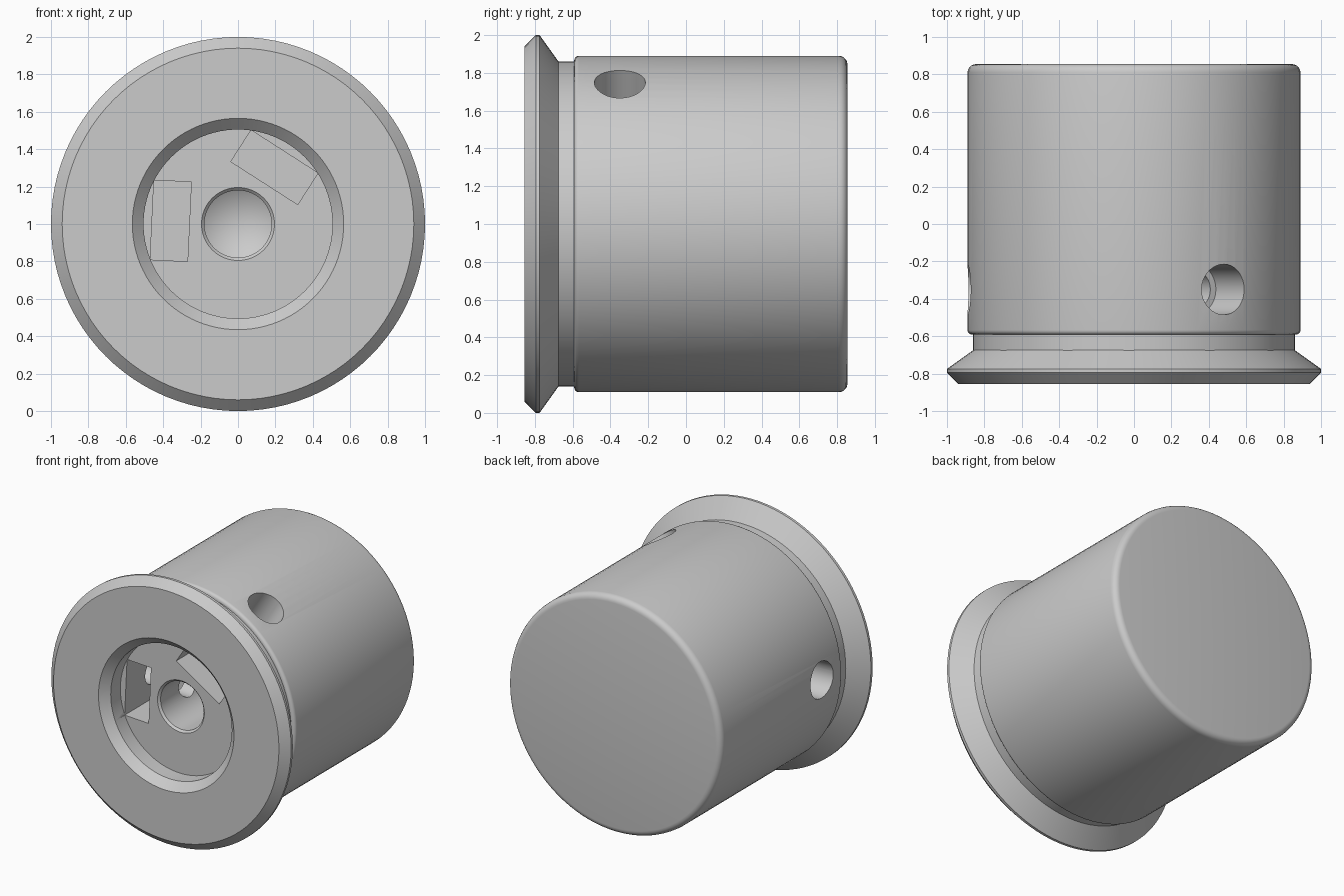
import bpy, bmesh
from math import pi, cos, sin, radians
from mathutils import Matrix, Vector

cube = bpy.data.objects.get("Cube")
if cube:
    bpy.data.objects.remove(cube)

grey = bpy.data.materials.new("plain grey")
grey.use_nodes = True
GREY = (0.6, 0.6, 0.6, 1)
grey.diffuse_color = GREY
grey.node_tree.nodes["Principled BSDF"].inputs["Base Color"].default_value = GREY

AXIS = Vector((0, 0, 1))   # centre of the knob, which runs along y


def lathe(name, profile, matrix, segments=96):
    """Turn (radius, height) points about local z."""
    bm = bmesh.new()
    verts = [bm.verts.new((r, 0, h)) for r, h in profile]
    edges = [bm.edges.new(pair) for pair in zip(verts, verts[1:])]
    bmesh.ops.spin(bm, geom=verts + edges, axis=(0, 0, 1), cent=(0, 0, 0),
                   angle=2 * pi, steps=segments, use_duplicate=False)
    bmesh.ops.remove_doubles(bm, verts=bm.verts, dist=1e-4)
    bmesh.ops.recalc_face_normals(bm, faces=bm.faces)
    return add_object(name, bm, matrix)


def add_object(name, bm, matrix):
    mesh = bpy.data.meshes.new(name)
    bm.to_mesh(mesh)
    bm.free()
    mesh.transform(matrix)
    mesh.materials.append(grey)
    obj = bpy.data.objects.new(name, mesh)
    bpy.context.collection.objects.link(obj)
    return obj


def rounded(r, h, radius, start):
    """Quarter-round corner points about (r, h)."""
    return [(r + radius * cos(radians(start + a)), h + radius * sin(radians(start + a)))
            for a in range(0, 91, 18)]


def cut(target, cutter):
    mod = target.modifiers.new(cutter.name, "BOOLEAN")
    mod.operation = "DIFFERENCE"
    mod.solver = "EXACT"
    mod.object = cutter
    bpy.context.view_layer.objects.active = target
    bpy.ops.object.modifier_apply(modifier=mod.name)
    bpy.data.objects.remove(cutter)


# Turned body: centre bore, front recess, flange, groove and barrel
FRONT, BACK, FLOOR = -0.855, 0.855, -0.68
profile = [(0, 0.45), (0.18, 0.34), (0.18, FLOOR + 0.015), (0.195, FLOOR),
           (0.505, FLOOR), (0.505, FRONT + 0.06), (0.565, FRONT),
           (0.94, FRONT), (1, FRONT + 0.06), (1, -0.775), (0.86, -0.675), (0.86, -0.592)]
profile += rounded(0.865, -0.567, 0.025, -90)
profile += rounded(0.845, BACK - 0.045, 0.045, 0)
profile += [(0, BACK)]
turn = Matrix.Translation(AXIS) @ Matrix.Rotation(-pi / 2, 4, "X")
knob = lathe("knob_body", profile, turn)

# Two set-screw holes, each crossing a square nut pocket
HOLE_Y = -0.35
for angle in (57.3, 177.3):
    out = Matrix.Translation(AXIS) @ Matrix.Rotation(-radians(angle), 4, "Y")
    hole = [(0, 0.02), (0.1, 0.02), (0.1, 0.6), (0.135, 0.6), (0.135, 1.1), (0, 1.1)]
    place = out @ Matrix.Translation((0, HOLE_Y, 0)) @ Matrix.Rotation(pi / 2, 4, "Y")
    cut(knob, lathe("screw_hole_cutter", hole, place, 48))

    bm = bmesh.new()
    bmesh.ops.create_cube(bm, size=1)
    pocket_front, pocket_back = FLOOR - 0.05, HOLE_Y + 0.21
    size = Matrix.Diagonal((0.2, pocket_back - pocket_front, 0.425, 1))
    middle = Matrix.Translation((0.36, (pocket_front + pocket_back) / 2, 0))
    cut(knob, add_object("nut_pocket_cutter", bm, out @ middle @ size))

# Smooth turned faces with crisp edges
bpy.ops.object.select_all(action="DESELECT")
knob.select_set(True)
bpy.context.view_layer.objects.active = knob
bpy.ops.object.shade_smooth_by_angle(angle=radians(25))
